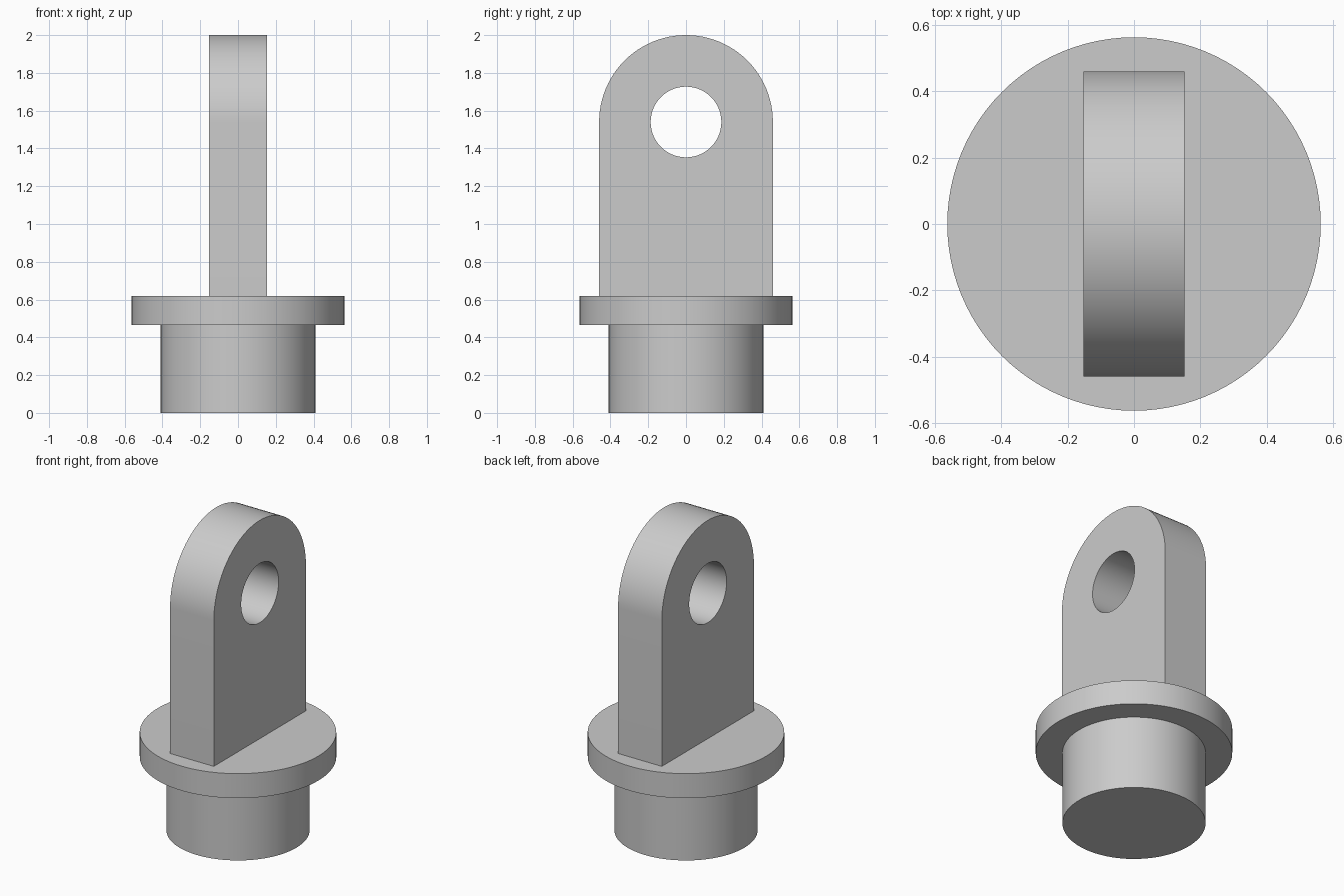
import bpy
import bmesh
from math import sin, cos, pi, radians
from mathutils import Matrix

cube = bpy.data.objects.get("Cube")
if cube:
    bpy.data.objects.remove(cube, do_unlink=True)

# Single flat grey
grey = bpy.data.materials.new("plain grey")
grey.use_nodes = True
colour = (0.6, 0.6, 0.6, 1)
grey.diffuse_color = colour
grey.node_tree.nodes["Principled BSDF"].inputs["Base Color"].default_value = colour

SEGMENTS = 96
FLANGE_TOP = 0.62
EYE_Z = 1.54
TAB_R = 0.46
TAB_HALF = 0.153


def make_object(name, bm):
    bmesh.ops.recalc_face_normals(bm, faces=bm.faces)
    mesh = bpy.data.meshes.new(name)
    bm.to_mesh(mesh)
    bm.free()
    mesh.materials.append(grey)
    obj = bpy.data.objects.new(name, mesh)
    bpy.context.collection.objects.link(obj)
    return obj


def activate(obj):
    bpy.ops.object.select_all(action='DESELECT')
    obj.select_set(True)
    bpy.context.view_layer.objects.active = obj


def smooth(obj):
    activate(obj)
    bpy.ops.object.shade_smooth_by_angle(angle=radians(30))


# Plug and flange: one turned solid, capped top and bottom
profile = [(0.41, 0), (0.41, 0.465), (0.563, 0.465), (0.563, FLANGE_TOP)]
bm = bmesh.new()
rings = [[bm.verts.new((r * cos(2 * pi * i / SEGMENTS), r * sin(2 * pi * i / SEGMENTS), z))
          for i in range(SEGMENTS)] for r, z in profile]
for low, high in zip(rings, rings[1:]):
    for i in range(SEGMENTS):
        j = (i + 1) % SEGMENTS
        bm.faces.new((low[i], low[j], high[j], high[i]))
bm.faces.new(rings[0])
bm.faces.new(rings[-1])
smooth(make_object("flanged_plug", bm))

# Upright tab: round-topped outline extruded across x
bm = bmesh.new()
outline = [(-TAB_R, FLANGE_TOP - 0.01), (TAB_R, FLANGE_TOP - 0.01)]
half = SEGMENTS // 2
outline += [(TAB_R * cos(pi * i / half), EYE_Z + TAB_R * sin(pi * i / half))
            for i in range(half + 1)]
side = bm.faces.new([bm.verts.new((-TAB_HALF, y, z)) for y, z in outline])
extruded = bmesh.ops.extrude_face_region(bm, geom=[side])["geom"]
bmesh.ops.translate(bm, vec=(2 * TAB_HALF, 0, 0),
                    verts=[v for v in extruded if isinstance(v, bmesh.types.BMVert)])
tab = make_object("eye_tab", bm)

# Pin hole through the tab
bm = bmesh.new()
bmesh.ops.create_cone(bm, cap_ends=True, segments=SEGMENTS, radius1=0.187, radius2=0.187,
                      depth=1, matrix=Matrix.Translation((0, 0, EYE_Z)) @ Matrix.Rotation(pi / 2, 4, 'Y'))
cutter = make_object("hole_cutter", bm)
cutter.hide_render = True
cut = tab.modifiers.new("pin_hole", 'BOOLEAN')
cut.operation = 'DIFFERENCE'
cut.solver = 'EXACT'
cut.object = cutter
activate(tab)
bpy.ops.object.modifier_apply(modifier=cut.name)
bpy.data.objects.remove(cutter, do_unlink=True)
smooth(tab)
